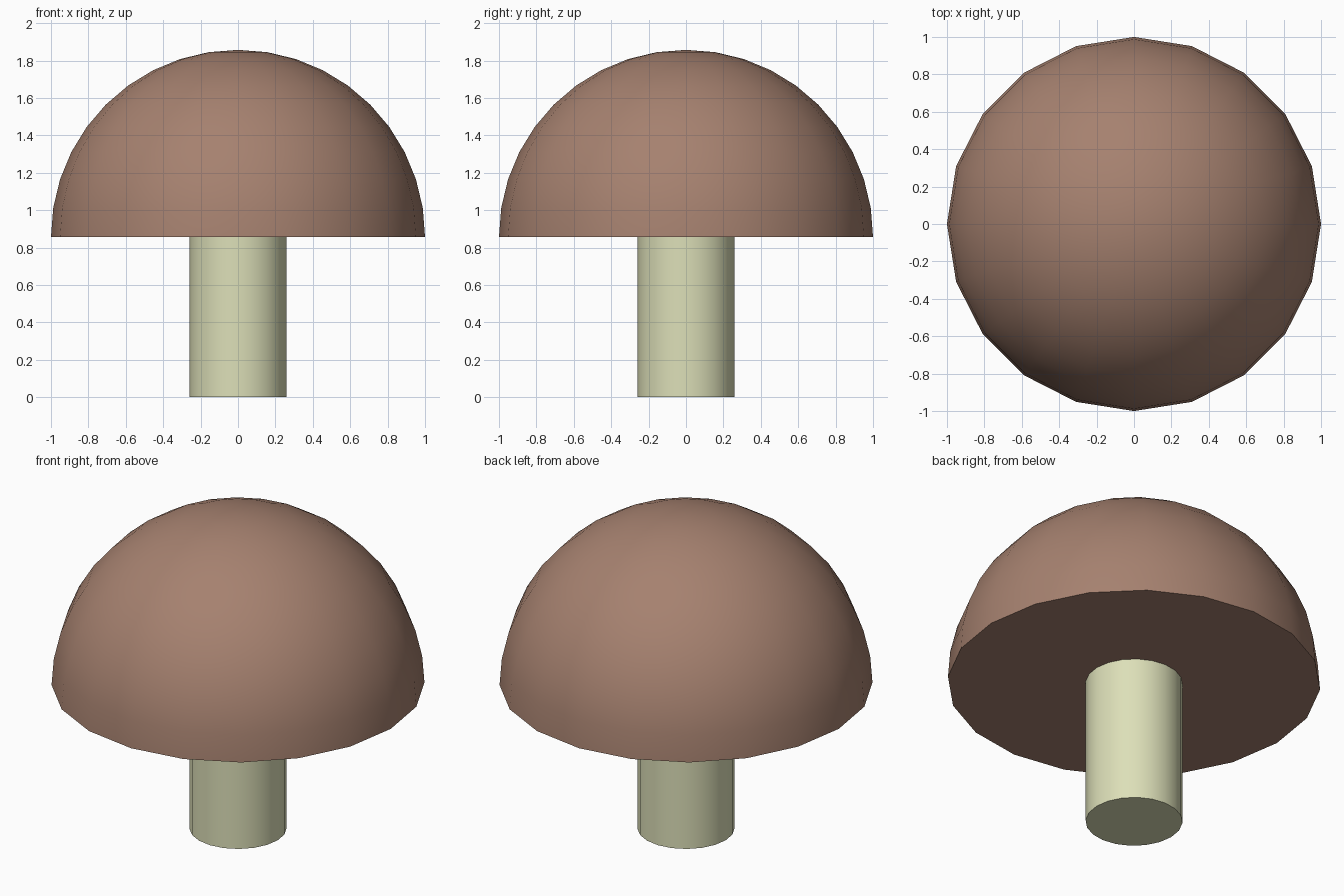
import bpy, bmesh
from math import sin, cos, pi, radians

if "Cube" in bpy.data.objects:
    bpy.data.objects.remove(bpy.data.objects["Cube"])

SIDES = 20
STEM_HEIGHT = 0.857
STEM_RADIUS = 0.26


def lathe(name, profile, color):
    """Revolve an (r, z) profile around z; points with r == 0 become poles."""
    bm = bmesh.new()
    rings = []
    for r, z in profile:
        if r == 0:
            rings.append([bm.verts.new((0, 0, z))] * SIDES)
        else:
            rings.append([bm.verts.new((r * cos(2 * pi * i / SIDES),
                                        r * sin(2 * pi * i / SIDES), z))
                          for i in range(SIDES)])
    for lower, upper in zip(rings, rings[1:]):
        for i in range(SIDES):
            j = (i + 1) % SIDES
            quad = [lower[i], lower[j], upper[j], upper[i]]
            bm.faces.new(list(dict.fromkeys(quad)))
    # flat caps on open ends
    if profile[0][0] > 0:
        bm.faces.new(rings[0][::-1])
    if profile[-1][0] > 0:
        bm.faces.new(rings[-1])
    bmesh.ops.recalc_face_normals(bm, faces=bm.faces)
    mesh = bpy.data.meshes.new(name)
    bm.to_mesh(mesh)
    bm.free()

    obj = bpy.data.objects.new(name, mesh)
    bpy.context.collection.objects.link(obj)
    mat = bpy.data.materials.new(name + "_color")
    mat.diffuse_color = color
    mat.use_nodes = True
    mat.node_tree.nodes["Principled BSDF"].inputs["Base Color"].default_value = mat.diffuse_color
    mesh.materials.append(mat)
    bpy.ops.object.select_all(action='DESELECT')
    obj.select_set(True)
    bpy.context.view_layer.objects.active = obj
    bpy.ops.object.shade_smooth_by_angle(angle=radians(30))
    return obj


# Stem: plain cylinder standing on the ground
lathe("stem", [(STEM_RADIUS, 0), (STEM_RADIUS, STEM_HEIGHT)],
      (0.72, 0.74, 0.48, 1))

# Cap: half sphere in 9 degree steps with a flat underside
dome = [(cos(radians(9 * k)), STEM_HEIGHT + sin(radians(9 * k))) for k in range(10)]
lathe("cap", dome + [(0, STEM_HEIGHT + 1)], (0.38, 0.22, 0.16, 1))
